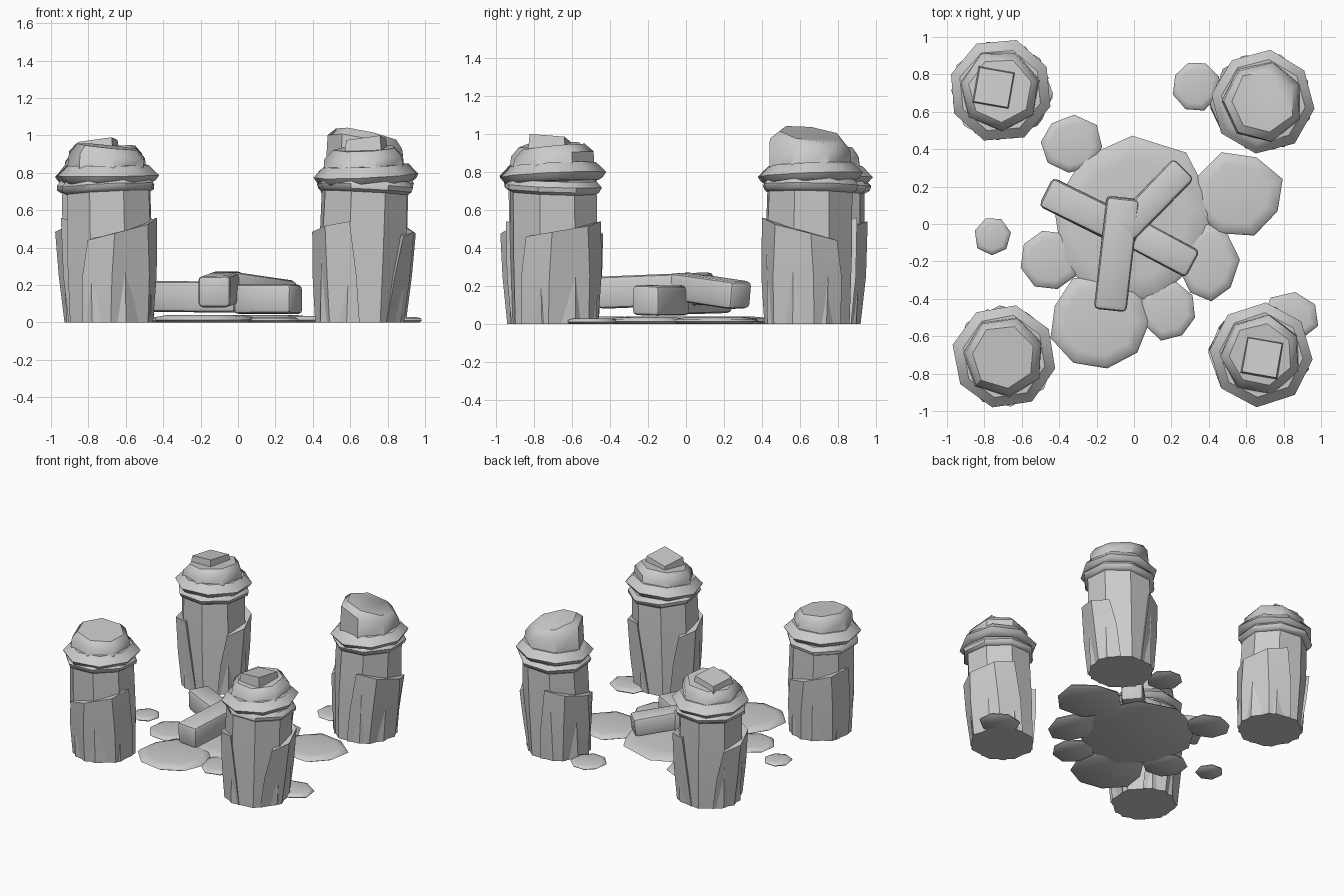
import bpy, bmesh, math, random
from mathutils import Vector, Matrix

if "Cube" in bpy.data.objects:
    bpy.data.objects.remove(bpy.data.objects["Cube"])

random.seed(4)


def finish(bm, name, angle=30):
    bmesh.ops.recalc_face_normals(bm, faces=bm.faces[:])
    me = bpy.data.meshes.new(name)
    bm.to_mesh(me)
    bm.free()
    ob = bpy.data.objects.new(name, me)
    bpy.context.collection.objects.link(ob)
    bpy.ops.object.select_all(action='DESELECT')
    ob.select_set(True)
    bpy.context.view_layer.objects.active = ob
    bpy.ops.object.shade_smooth_by_angle(angle=math.radians(angle))
    return ob


def loft(name, rings, angle=42):
    """Skin a stack of point rings and close both ends."""
    bm = bmesh.new()
    loops = [[bm.verts.new(p) for p in ring] for ring in rings]
    n = len(rings[0])
    for a, b in zip(loops, loops[1:]):
        for i in range(n):
            j = (i + 1) % n
            bm.faces.new((a[i], a[j], b[j], b[i]))
    bm.faces.new(loops[0][::-1])
    bm.faces.new(loops[-1])
    return finish(bm, name, angle)


def ring(cx, cy, r, z, n=8, turn=22.5, tilt=(0, 0), jit=0.0):
    """Rough polygon ring, optionally tilted."""
    pts = []
    for i in range(n):
        a = math.radians(turn + 360 * i / n)
        rr = r * (1 + random.uniform(-jit, jit))
        x, y = rr * math.cos(a), rr * math.sin(a)
        pts.append((cx + x, cy + y, z + tilt[0] * x + tilt[1] * y))
    return pts


def pillar(tag, base, top, slab_dir, slab_tilt, turn, cap_top, cap_tilt, crown):
    def at(z):
        t = z / 0.8
        return [base[k] + (top[k] - base[k]) * t for k in (0, 1)]

    # column
    loft(tag + "_column", [ring(*at(z), r, z, turn=turn, jit=0.015)
                           for z, r in ((0, .235), (.35, .243), (.72, .236))])
    # two worn slabs hugging the lower half
    for k in (0, 1):
        centre = slab_dir + 180 * k
        rings = []
        for z, r, spread in ((0, .24, 70), (.25, .262, 64), (.5, .272, 54)):
            cx, cy = at(z)
            pts = []
            for u in (-1, -.4, .4, 1):
                a = math.radians(centre + u * spread)
                h = z + (slab_tilt * u if z == .5 else 0)
                rr = r - .012 * (abs(u) == 1)
                pts.append((cx + rr * math.cos(a), cy + rr * math.sin(a), h))
            rings.append(pts)
        loft(f"{tag}_slab_{k}", rings)
    # two collar bands
    tx, ty = top
    tl = [random.uniform(-.06, .06) for _ in range(4)]
    loft(tag + "_lower_band", [ring(tx, ty, r, z, turn=turn, tilt=tl[:2], jit=.015)
                               for r, z in ((.236, .69), (.258, .705), (.266, .73), (.24, .76))])
    loft(tag + "_upper_band", [ring(tx, ty, r, z, turn=turn + 12, tilt=tl[2:], jit=.012)
                               for r, z in ((.24, .745), (.262, .76), (.279, .785), (.25, .815), (.225, .84))])
    # blocky cap stone
    loft(tag + "_cap", [ring(tx, ty, .222, .80, 7, turn),
                        ring(tx, ty, .214, cap_top - .045, 7, turn, cap_tilt, .03),
                        ring(tx, ty, .170, cap_top, 7, turn, cap_tilt, .03)])
    # broken chunk on the very top
    if crown:
        cx, cy, r, z = crown
        loft(tag + "_crown", [ring(cx, cy, r * 1.15, .86, 4, 35),
                              ring(cx, cy, r, z, 4, 35, (.12, -.1))])


pillar("front_left_pillar", (-.68, -.70), (-.695, -.71), -62, .06, 20, .94, (-.10, .05), None)
pillar("front_right_pillar", (.65, -.69), (.68, -.70), 20, .04, 28, .93, (.05, .1), (.685, -.715, .13, .98))
pillar("back_left_pillar", (-.69, .69), (-.715, .715), 20, .04, 15, .93, (.1, -.05), (-.75, .73, .13, .97))
pillar("back_right_pillar", (.66, .64), (.69, .655), -20, -.06, 25, 1.0, (-.22, -.14), None)

# flat paving stones: centre, half sizes, sides, turn, height
stones = [(-.01, .02, .43, .45, 9, 10, .04), (.555, .16, .245, .225, 8, 20, .035),
          (.40, -.21, .16, .21, 8, 5, .035), (.185, -.46, .15, .16, 8, 30, .03),
          (-.19, -.52, .26, .25, 9, 0, .04), (-.45, -.19, .16, .165, 8, 15, .03),
          (-.335, .425, .17, .155, 8, 40, .03), (-.755, -.065, .097, .105, 7, 10, .025),
          (.33, .74, .125, .135, 8, 20, .025), (.84, -.495, .155, .135, 7, 30, .03)]
for k, (cx, cy, rx, ry, n, turn, h) in enumerate(stones):
    wob = [random.uniform(.95, 1.06) for _ in range(n)]
    rings = []
    for s, z in ((.9, 0), (1, h * .35), (.95, h * .75), (.72, h)):
        rings.append([(cx + rx * s * wob[i] * math.cos(math.radians(turn + 360 * i / n)),
                       cy + ry * s * wob[i] * math.sin(math.radians(turn + 360 * i / n)), z)
                      for i in range(n)])
    loft(f"paving_stone_{k}", rings, 50)


def beam(name, a, b, w, h):
    """Rounded stone block running from a to b."""
    a, b = Vector(a), Vector(b)
    d = (b - a).normalized()
    side = d.cross(Vector((0, 0, 1))).normalized()
    up = side.cross(d)
    m = Matrix((side, d, up)).transposed().to_4x4()
    m.translation = (a + b) / 2
    bm = bmesh.new()
    bmesh.ops.create_cube(bm, size=1)
    for v in bm.verts:
        v.co.x *= w * random.uniform(.93, 1.07)
        v.co.y *= (b - a).length
        v.co.z *= h * random.uniform(.95, 1.05)
    bmesh.ops.bevel(bm, geom=bm.edges[:], offset=.025, segments=2, profile=.5, affect='EDGES')
    bm.transform(m)
    finish(bm, name, 40)


# pile of fallen beams
beam("fallen_beam_long_left", (-.47, .175, .14), (.02, -.07, .135), .17, .165)
beam("fallen_beam_long_right", (.0, -.05, .125), (.315, -.215, .125), .165, .16)
beam("fallen_beam_front", (-.06, .14, .19), (-.125, -.46, .165), .17, .17)
beam("fallen_beam_back", (-.06, -.04, .20), (.265, .29, .15), .155, .145)
